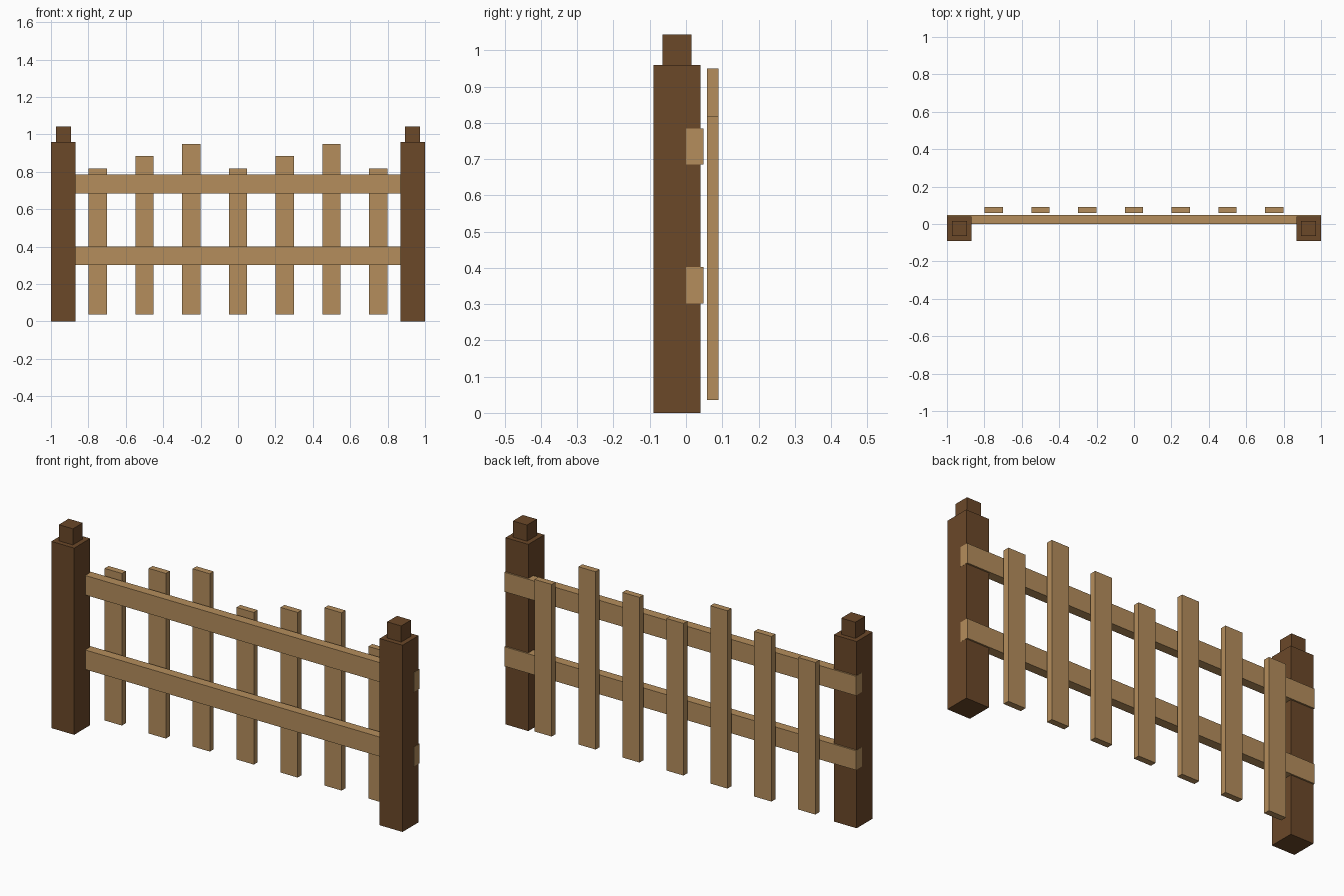
import bpy

if "Cube" in bpy.data.objects:
    bpy.data.objects.remove(bpy.data.objects["Cube"])


def material(name, color):
    m = bpy.data.materials.new(name)
    m.diffuse_color = (*color, 1)
    m.use_nodes = True
    m.node_tree.nodes["Principled BSDF"].inputs["Base Color"].default_value = m.diffuse_color
    return m


dark_wood = material("dark_wood", (0.147, 0.065, 0.022))
light_wood = material("light_wood", (0.462, 0.27, 0.107))


def box(name, x, y, z, mat):
    """Box from (min, max) ranges on each axis."""
    spans = (x, y, z)
    bpy.ops.mesh.primitive_cube_add(size=1, location=[(a + b) / 2 for a, b in spans])
    ob = bpy.context.object
    ob.name = name
    ob.scale = [b - a for a, b in spans]
    bpy.ops.object.transform_apply(location=False, rotation=False, scale=True)
    ob.data.materials.append(mat)
    return ob


# Square end posts with small cap blocks
for side, cx in (("left", -0.934), ("right", 0.934)):
    box(f"{side}_post", (cx - 0.065, cx + 0.065), (-0.09, 0.04), (0, 0.96), dark_wood)
    box(f"{side}_post_cap", (cx - 0.04, cx + 0.04), (-0.065, 0.015), (0.96, 1.043), dark_wood)

# Horizontal rails running through both posts
for name, z in (("lower_rail", 0.302), ("upper_rail", 0.685)):
    box(name, (-1, 1), (0, 0.048), (z, z + 0.1), light_wood)

# Pickets behind the rails, tops stepping through three heights
for i in range(7):
    cx = -0.75 + 0.25 * i
    top = (0.818, 0.885, 0.95)[i % 3]
    box(f"picket_{i + 1}", (cx - 0.049, cx + 0.049), (0.058, 0.09), (0.036, top), light_wood)
